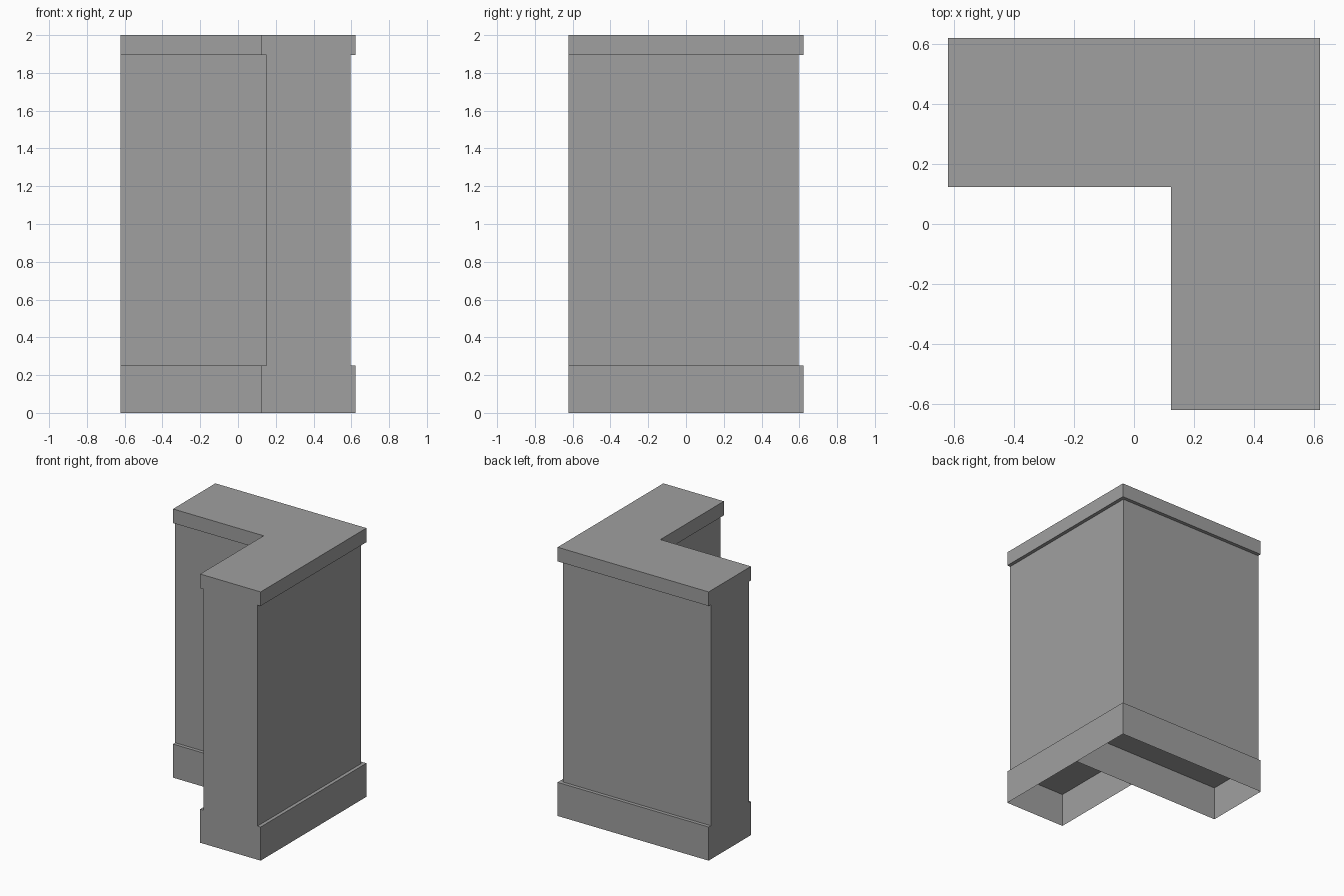
import bpy, bmesh

if "Cube" in bpy.data.objects:
    bpy.data.objects.remove(bpy.data.objects["Cube"])

END = 0.622              # outer extent of the L
MID = 0.373              # centre line of both arms
WIDE, SLIM = 0.249, 0.223
SKIRT, CAP, TOP = 0.25, 1.895, 2.0

grey = bpy.data.materials.new("stone grey")
grey.diffuse_color = (0.35, 0.35, 0.35, 1)
grey.use_nodes = True
grey.node_tree.nodes["Principled BSDF"].inputs["Base Color"].default_value = grey.diffuse_color


def finish(name, bm, fix_normals=True):
    if fix_normals:
        bmesh.ops.recalc_face_normals(bm, faces=bm.faces)
    mesh = bpy.data.meshes.new(name)
    bm.to_mesh(mesh)
    bm.free()
    mesh.materials.append(grey)
    obj = bpy.data.objects.new(name, mesh)
    bpy.context.collection.objects.link(obj)


# Corner wall: skirt, panel and cap profile swept round the mitred L, open below
side = [(WIDE, 0), (WIDE, SKIRT), (SLIM, SKIRT), (SLIM, CAP), (WIDE, CAP), (WIDE, TOP)]
profile = side + [(-o, z) for o, z in reversed(side)]
stations = [lambda o: (-END, MID + o), lambda o: (MID + o, MID + o), lambda o: (MID + o, -END)]
bm = bmesh.new()
rings = [[bm.verts.new((*at(o), z)) for o, z in profile] for at in stations]
for a, b in zip(rings, rings[1:]):
    for i in range(len(profile) - 1):
        bm.faces.new((a[i], a[i + 1], b[i + 1], b[i]))
bm.faces.new(rings[0])
bm.faces.new(rings[-1])
finish("corner_wall", bm)

# Soffit closing the hollow skirt at the height of its ledge
bm = bmesh.new()
rings = [[bm.verts.new((*at(o), SKIRT)) for o in (-SLIM - 0.02, SLIM + 0.02)] for at in stations]
for a, b in zip(rings, rings[1:]):
    bm.faces.new((a[0], a[1], b[1], b[0]))
for f in bm.faces:
    f.normal_update()
    if f.normal.z > 0:
        f.normal_flip()
finish("skirt_soffit", bm, False)

# Divider between the two hollow arms of the skirt
bm = bmesh.new()
inner = MID - WIDE
bm.faces.new([bm.verts.new(p) for p in
              ((inner, inner, 0), (inner, inner, SKIRT), (END, inner, SKIRT), (END, inner, 0))])
finish("skirt_divider", bm, False)
